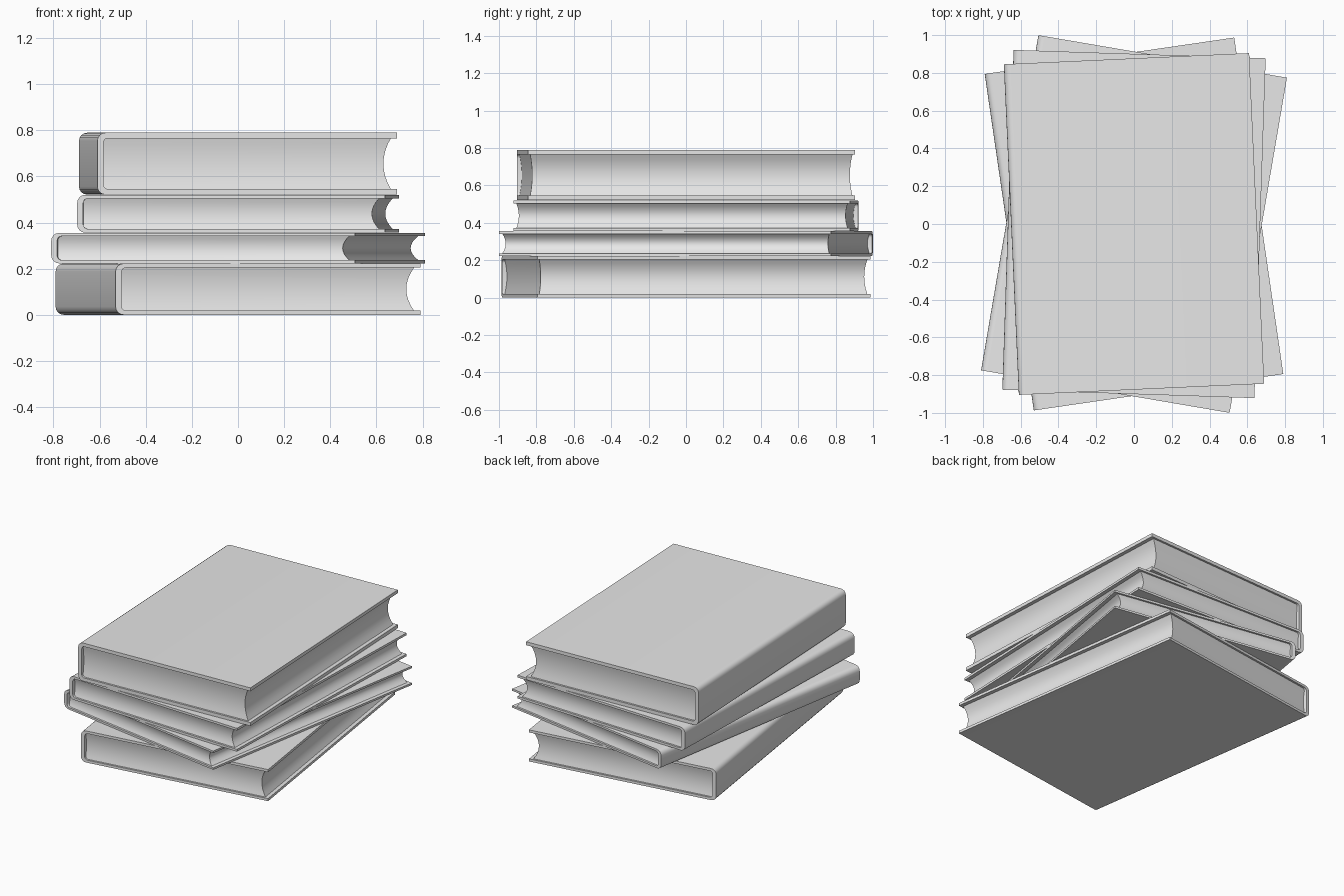
import bpy, bmesh, math

if "Cube" in bpy.data.objects:
    bpy.data.objects.remove(bpy.data.objects["Cube"])

grey = bpy.data.materials.new("plain_grey")
grey.diffuse_color = (0.8, 0.8, 0.8, 1)
grey.use_nodes = True
grey.node_tree.nodes["Principled BSDF"].inputs["Base Color"].default_value = grey.diffuse_color


def finish(name, bm, z, turn):
    """Turn a bmesh into a placed, smooth-by-angle object."""
    bmesh.ops.recalc_face_normals(bm, faces=bm.faces)
    mesh = bpy.data.meshes.new(name)
    bm.to_mesh(mesh)
    bm.free()
    mesh.materials.append(grey)
    ob = bpy.data.objects.new(name, mesh)
    bpy.context.collection.objects.link(ob)
    ob.location.z = z
    ob.rotation_euler.z = math.radians(turn)
    bpy.ops.object.select_all(action='DESELECT')
    ob.select_set(True)
    bpy.context.view_layer.objects.active = ob
    bpy.ops.object.shade_smooth_by_angle(angle=math.radians(35))


def c_line(x_spine, x_edge, low, high, radius, steps=4):
    """C-shaped line: bottom edge, rounded spine, top edge."""
    pts = [(x_edge, low)]
    for cz, start in ((low + radius, 270), (high - radius, 180)):
        for i in range(steps + 1):
            a = math.radians(start - 90 * i / steps)
            pts.append((x_spine + radius + radius * math.cos(a),
                        cz + radius * math.sin(a)))
    return pts + [(x_edge, high)]


def cover(name, w, d, h, t, z, turn):
    """Hard cover: thick C profile pulled along the depth."""
    outer = c_line(-w / 2, w / 2, 0, h, 0.035)
    inner = c_line(-w / 2 + 0.026, w / 2, t, h - t, 0.02)
    bm = bmesh.new()
    rows = [[[bm.verts.new((x, y, pz)) for x, pz in line]
             for line in (outer, inner)] for y in (-d / 2, d / 2)]
    (fo, fi), (bo, bi) = rows
    n = len(fo)
    for a, b in ((fo, bo), (fi, bi), (fo, fi), (bo, bi)):
        for i in range(n - 1):
            bm.faces.new((a[i], a[i + 1], b[i + 1], b[i]))
    for i in (0, n - 1):
        bm.faces.new((fo[i], bo[i], bi[i], fi[i]))
    finish(name, bm, z, turn)


def pages(name, w, d, h, t, z, turn, steps=8):
    """Page block: stacked rectangles, hollowed at the fore-edge and ends."""
    bm = bmesh.new()
    rings = []
    low, high = t * 0.9, h - t * 0.9
    for i in range(steps + 1):
        s = i / steps
        hollow = 1 - (2 * s - 1) ** 2
        x0 = -w / 2 + 0.02
        x1 = w / 2 - 0.025 - 0.033 * hollow
        y = d / 2 - 0.013 - 0.013 * hollow
        pz = low + (high - low) * s
        rings.append([bm.verts.new((px, py, pz)) for px, py in
                      ((x0, -y), (x1, -y), (x1, y), (x0, y))])
    for a, b in zip(rings, rings[1:]):
        for k in range(4):
            m = (k + 1) % 4
            bm.faces.new((a[k], a[m], b[m], b[k]))
    bm.faces.new(rings[0])
    bm.faces.new(rings[-1])
    finish(name, bm, z, turn)


# label, width, depth, height, board thickness, base height, turn in degrees
books = [
    ("bottom", 1.335, 1.80, 0.222, 0.018, 0.0, 8.3),
    ("second", 1.335, 1.80, 0.132, 0.014, 0.223, -9.7),
    ("third", 1.335, 1.80, 0.164, 0.016, 0.356, -1.9),
    ("top", 1.30, 1.752, 0.268, 0.024, 0.521, 2.6),
]
for label, *dims in books:
    cover(label + "_book_cover", *dims)
    pages(label + "_book_pages", *dims)
